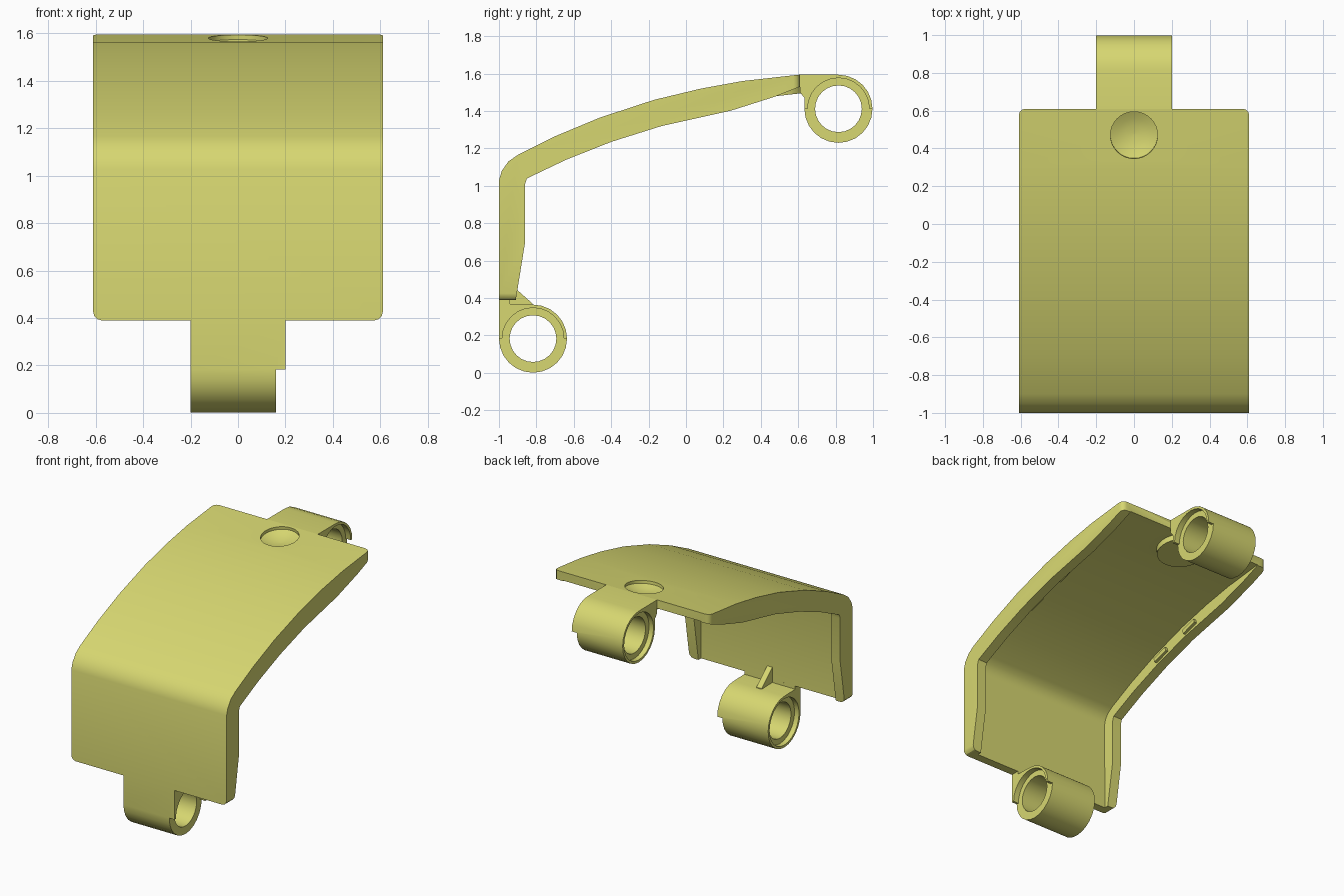
import bpy, bmesh, math
from mathutils import Matrix, Vector

cube = bpy.data.objects.get("Cube")
if cube:
    bpy.data.objects.remove(cube, do_unlink=True)

COLOR = (0.68, 0.68, 0.165, 1.0)
mat = bpy.data.materials.new("dull_yellow")
mat.use_nodes = True
mat.diffuse_color = COLOR
bsdf = next(n for n in mat.node_tree.nodes if n.type == 'BSDF_PRINCIPLED')
bsdf.inputs["Base Color"].default_value = COLOR


def make(name, bm):
    bmesh.ops.recalc_face_normals(bm, faces=bm.faces)
    mesh = bpy.data.meshes.new(name)
    bm.to_mesh(mesh)
    bm.free()
    mesh.materials.append(mat)
    obj = bpy.data.objects.new(name, mesh)
    bpy.context.collection.objects.link(obj)
    return obj


def prism(profile, x0, x1):
    """Extrude a closed (y, z) profile along x."""
    bm = bmesh.new()
    face = bm.faces.new([bm.verts.new((x0, y, z)) for y, z in profile])
    ext = bmesh.ops.extrude_face_region(bm, geom=[face])
    moved = [v for v in ext["geom"] if isinstance(v, bmesh.types.BMVert)]
    bmesh.ops.translate(bm, verts=moved, vec=(x1 - x0, 0, 0))
    return bm


def lathe(rings, steps, matrix):
    """Closed solid of revolution from (radius, height) rings."""
    bm = bmesh.new()
    loops = []
    for r, h in rings:
        loops.append([bm.verts.new((r * math.cos(a), r * math.sin(a), h))
                      for a in (2 * math.pi * i / steps for i in range(steps))])
    for a, b in zip(loops, loops[1:]):
        for i in range(steps):
            j = (i + 1) % steps
            bm.faces.new((a[i], a[j], b[j], b[i]))
    bm.faces.new(loops[0])
    bm.faces.new(loops[-1])
    bm.transform(matrix)
    return bm


def boolean(obj, bm, operation='DIFFERENCE'):
    """Combine the object with a temporary tool and bake the result."""
    tool = make("tool", bm)
    mod = obj.modifiers.new("combine", 'BOOLEAN')
    mod.operation, mod.solver, mod.object = operation, 'EXACT', tool
    deps = bpy.context.evaluated_depsgraph_get()
    mesh = bpy.data.meshes.new_from_object(obj.evaluated_get(deps))
    obj.modifiers.clear()
    obj.data = mesh
    bpy.data.objects.remove(tool, do_unlink=True)


def smooth(obj):
    bpy.ops.object.select_all(action='DESELECT')
    obj.select_set(True)
    bpy.context.view_layer.objects.active = obj
    bpy.ops.object.shade_smooth_by_angle(angle=math.radians(30))


def circle(cy, cz, r, steps=24, start=0, sweep=360):
    n = steps + (sweep < 360)
    return [(cy + r * math.cos(math.radians(start + sweep * i / steps)),
             cz + r * math.sin(math.radians(start + sweep * i / steps))) for i in range(n)]


# Cover: bent shell with deep side rims
HALF, RIM, WALL = 0.61, 0.07, 0.06
outer = [(-1, 0.39), (-1, 1.03), (-0.985, 1.08), (-0.95, 1.13), (-0.9, 1.165),
         (-0.7, 1.265), (-0.46, 1.365), (-0.17, 1.46), (0.08, 1.52), (0.3, 1.56),
         (0.61, 1.595)]
inner = [(-0.91, 0.39), (-0.86, 0.7), (-0.86, 1.01), (-0.85, 1.04), (-0.64, 1.14),
         (-0.4, 1.235), (-0.13, 1.32), (0.24, 1.402), (0.47, 1.475), (0.61, 1.53)]
bm = prism(outer + inner[::-1], -HALF, HALF)
ends = (outer[0][1], outer[-1][0])
corners = [e for e in bm.edges
           if abs(e.verts[0].co.x - e.verts[1].co.x) < 1e-4
           and (all(abs(v.co.z - ends[0]) < 1e-4 for v in e.verts)
                or all(abs(v.co.y - ends[1]) < 1e-4 for v in e.verts))]
bmesh.ops.bevel(bm, geom=corners, offset=0.035, segments=3, profile=0.5,
                affect='EDGES')
cover = make("cover", bm)

# Hollow between the rims, parallel to the outer surface
pocket = []
for i, p in enumerate(outer):
    a, b = Vector(outer[max(i - 1, 0)]), Vector(outer[min(i + 1, len(outer) - 1)])
    if i:
        d1 = (Vector(p) - a).normalized()
    else:
        d1 = (b - Vector(p)).normalized()
    d2 = (b - Vector(p)).normalized() if i < len(outer) - 1 else d1
    d = (d1 + d2).normalized()
    pocket.append((p[0] + WALL * d.y, p[1] - WALL * d.x))
pocket = [(-0.94, 0.3)] + pocket[1:] + [(0.75, 1.55), (0.75, 0.3)]
boolean(cover, prism(pocket, RIM - HALF, HALF - RIM))

# Round boss under the cover, with a shallow dished recess on top
seat = Matrix.Translation((0, 0.47, 1.579)) @ Matrix.Rotation(0.113, 4, 'X')
boolean(cover, lathe([(0.16, -0.1), (0.16, -0.03)], 32, seat), 'UNION')
boolean(cover, lathe([(0.005, -0.05), (0.045, -0.046), (0.085, -0.037),
                      (0.125, -0.02), (0.125, 0.1)], 32, seat))
smooth(cover)


# Hinge lugs: bored barrels with a half hood on one end
def lug(name, cy, cz, web):
    body = circle(cy, cz, 0.182, 18, 180, 270) + web
    obj = make(name, prism(body, -0.2, 0.2))
    boolean(obj, prism(circle(cy, cz, 0.125), -0.3, 0.3))
    for x0, x1 in ((-0.3, -0.165), (0.16, 0.3)):
        boolean(obj, prism(circle(cy, cz, 0.165), x0, x1))
    low = [(cy - 0.3, cz - 0.3), (cy + 0.3, cz - 0.3), (cy + 0.3, cz), (cy - 0.3, cz)]
    boolean(obj, prism(low, 0.16, 0.3))
    smooth(obj)


lug("upper_lug", 0.815, 1.412, [(0.61, 1.595), (0.61, 1.5), (0.633, 1.47)])
lug("lower_lug", -0.818, 0.183, [(-0.94, 0.368), (-0.94, 0.39), (-1, 0.39)])

# Gusset between the lower lug and the front wall
make("lower_gusset", prism([(-0.945, 0.36), (-0.82, 0.36), (-0.82, 0.37),
                            (-0.91, 0.45), (-0.945, 0.48)], -0.02, 0.02))

# Small snap ridges on the inner faces of the rims
for side, word in ((-1, "right"), (1, "left")):
    for i, (y, z) in enumerate(((-0.36, 1.28), (-0.07, 1.365))):
        bm = bmesh.new()
        bmesh.ops.create_cube(bm, size=1)
        bm.transform(Matrix.Translation((side * (HALF - RIM), y, z))
                     @ Matrix.Rotation(0.31, 4, 'X')
                     @ Matrix.Diagonal((0.04, 0.12, 0.03, 1)))
        make(f"{word}_snap_ridge_{i + 1}", bm)
